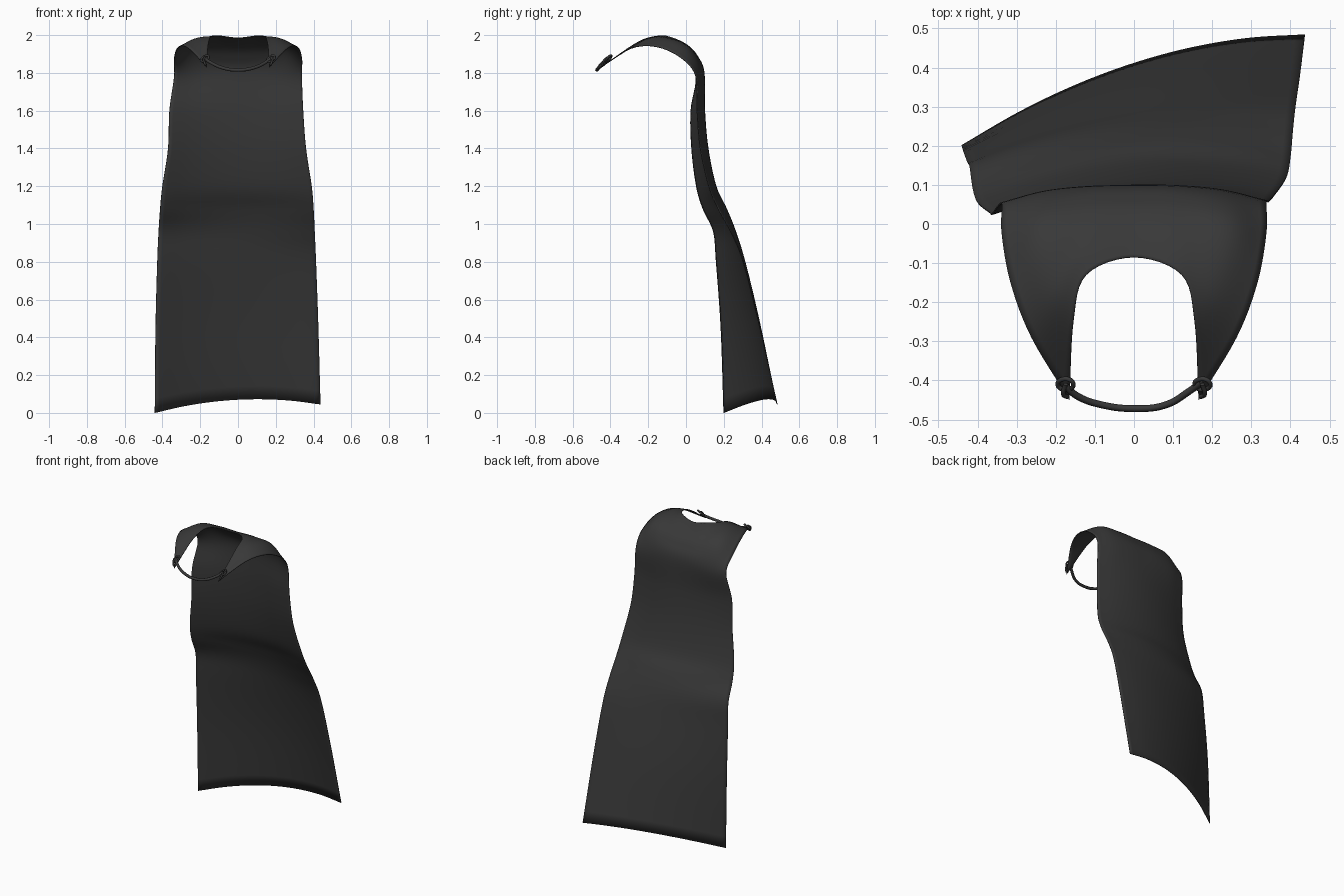
import bpy, math
from mathutils import Vector

if "Cube" in bpy.data.objects:
    bpy.data.objects.remove(bpy.data.objects["Cube"])

dark = bpy.data.materials.new("dark_cloth")
dark.diffuse_color = (0.04, 0.04, 0.04, 1)
dark.use_nodes = True
dark.node_tree.nodes["Principled BSDF"].inputs["Base Color"].default_value = dark.diffuse_color


def catmull(pts, steps):
    """Smooth a list of points, keeping the originals."""
    p = [2 * pts[0] - pts[1]] + pts + [2 * pts[-1] - pts[-2]]
    out = []
    for i in range(1, len(p) - 2):
        a, b, c, d = p[i - 1:i + 3]
        for s in range(steps):
            t = s / steps
            out.append(0.5 * (2 * b + (c - a) * t + (2 * a - 5 * b + 4 * c - d) * t * t
                              + (3 * b - a - 3 * c + d) * t ** 3))
    return out + [pts[-1]]


def select_smooth(ob):
    bpy.context.view_layer.objects.active = ob
    for o in bpy.context.selected_objects:
        o.select_set(False)
    ob.select_set(True)
    bpy.ops.object.shade_smooth_by_angle(angle=math.radians(50))


# Hanging cloth: z, left x, left y, centre y, right x, right y
hang = [
    (0.00, -.440, .200, .410, .437, .483),
    (0.45, -.436, .185, .352, .425, .385),
    (0.80, -.427, .160, .290, .413, .300),
    (0.96, -.420, .145, .255, .406, .235),
    (1.08, -.412, .090, .210, .400, .170),
    (1.20, -.400, .055, .155, .390, .120),
    (1.40, -.370, .030, .115, .360, .075),
    (1.60, -.363, .026, .098, .345, .058),
]
# Shoulders: half rows from the centre out to the edge, ending on the neckline
shoulder = [
    [(0, .096, 1.80), (.115, .094, 1.80), (.23, .082, 1.79), (.338, .052, 1.78)],
    [(0, .062, 1.885), (.12, .055, 1.895), (.245, .028, 1.91), (.338, -.02, 1.875)],
    [(0, .02, 1.935), (.125, .0, 1.95), (.235, -.055, 1.967), (.315, -.15, 1.937)],
    [(0, -.035, 1.967), (.135, -.07, 1.983), (.205, -.17, 1.985), (.262, -.29, 1.93)],
    [(0, -.085, 1.985), (.122, -.13, 1.997), (.155, -.25, 1.965), (.165, -.45, 1.83)],
]
rows = []
for z, xl, yl, yc, xr, yr in hang:
    row = []
    for k in range(-3, 4):
        u = k / 3
        lift = (.07 + .0225 * u - .0475 * u * u) * max(0, 1 - z / .9)
        row.append(Vector(((xr if u > 0 else -xl) * u,
                           yc + (yr - yl) / 2 * u + ((yr + yl) / 2 - yc) * u * u,
                           z + lift)))
    rows.append(row)
for half in shoulder:
    left = [Vector((-x, y, z)) for x, y, z in half[:0:-1]]
    rows.append(left + [Vector(p) for p in half])

# Smooth the control grid both ways and skin it
rows = [catmull(r, 6) for r in rows]
cols = [catmull([r[i] for r in rows], 6) for i in range(len(rows[0]))]
n = len(cols[0])
verts = [v for c in cols for v in c]
faces = [(i * n + j, (i + 1) * n + j, (i + 1) * n + j + 1, i * n + j + 1)
         for i in range(len(cols) - 1) for j in range(n - 1)]
mesh = bpy.data.meshes.new("cape_cloth")
mesh.from_pydata(verts, [], faces)
mesh.materials.append(dark)
cape = bpy.data.objects.new("cape_cloth", mesh)
bpy.context.collection.objects.link(cape)
sol = cape.modifiers.new("thin", 'SOLIDIFY')
sol.thickness, sol.offset = 0.004, 0
select_smooth(cape)


def cord(name, pts, radius, closed=False):
    cu = bpy.data.curves.new(name, 'CURVE')
    cu.dimensions = '3D'
    cu.bevel_depth, cu.bevel_resolution, cu.resolution_u = radius, 2, 6
    sp = cu.splines.new('BEZIER')
    sp.bezier_points.add(len(pts) - 1)
    for b, p in zip(sp.bezier_points, pts):
        b.co = p
        b.handle_left_type = b.handle_right_type = 'AUTO'
    sp.use_cyclic_u = closed
    cu.use_fill_caps = True
    cu.materials.append(dark)
    ob = bpy.data.objects.new(name, cu)
    bpy.context.collection.objects.link(ob)


# Neck cord sagging between the two front tips
cord("neck_cord", [(-.175, -.415, 1.875), (-.145, -.44, 1.855), (-.08, -.463, 1.826),
                   (0, -.472, 1.815), (.08, -.463, 1.826), (.145, -.425, 1.855),
                   (.172, -.405, 1.875)], 0.009)

# Tied loops where the cord passes through each tip
for side, name in ((-1, "left"), (1, "right")):
    cx, cy = side * .175, -.41
    ring = [(cx + .02 * math.cos(a), cy + .014 * math.sin(a),
             1.876 + .016 * math.sin(a + .6))
            for a in [k * math.tau / 6 for k in range(6)]]
    cord(name + "_cord_loop", ring, 0.006, True)
    cord(name + "_cord_end", [(cx, cy, 1.885), (cx + side * .006, cy - .025, 1.865),
                              (cx - side * .004, cy - .032, 1.84)], 0.006)
